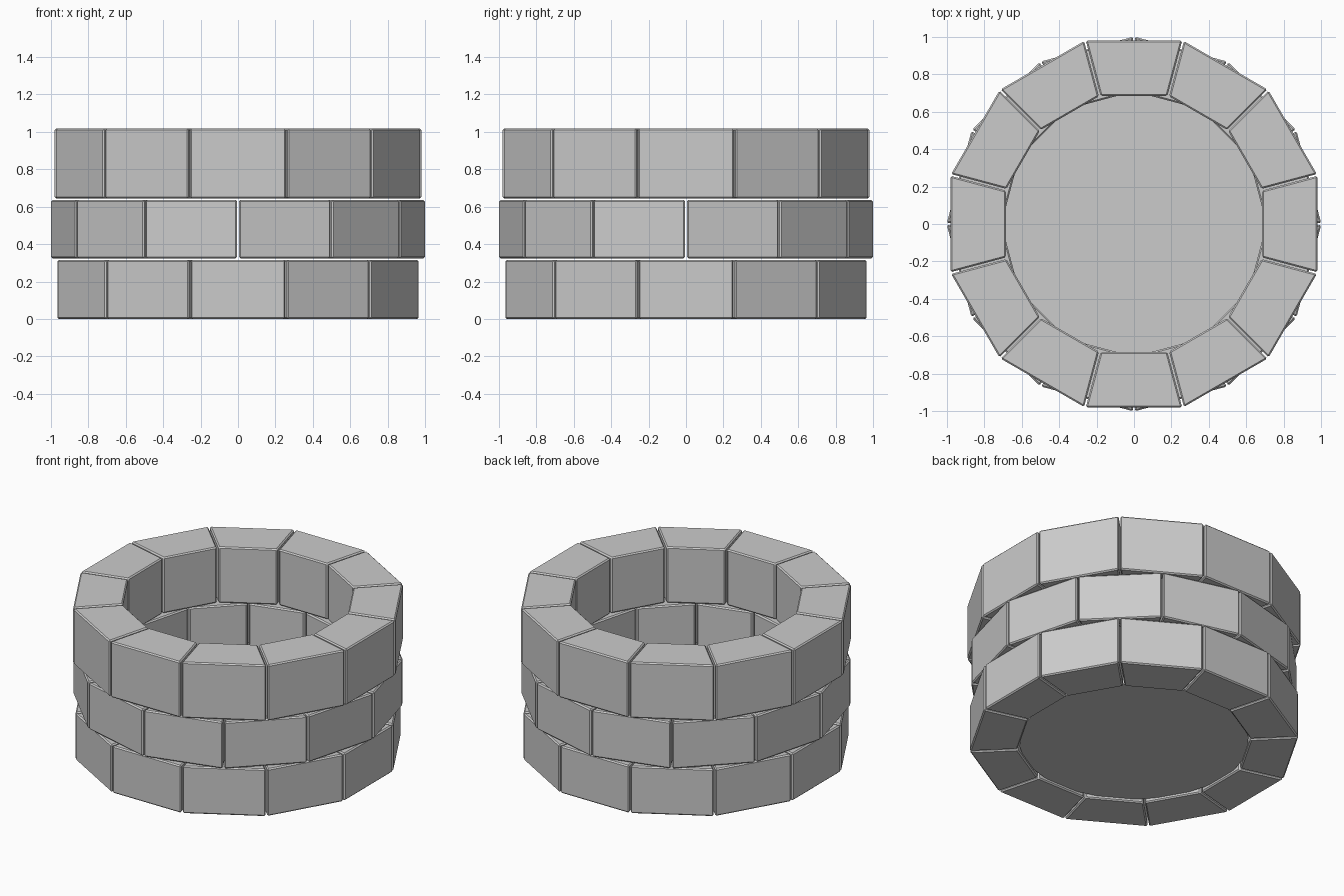
import bpy, bmesh, math
from mathutils import Matrix

if "Cube" in bpy.data.objects:
    bpy.data.objects.remove(bpy.data.objects["Cube"])

stone = bpy.data.materials.new("grey stone")
stone.diffuse_color = (0.6, 0.6, 0.6, 1)
stone.use_nodes = True
stone.node_tree.nodes["Principled BSDF"].inputs["Base Color"].default_value = stone.diffuse_color

COUNT = 12
HALF = math.pi / COUNT


def finish(name, bm):
    bmesh.ops.recalc_face_normals(bm, faces=bm.faces)
    mesh = bpy.data.meshes.new(name)
    bm.to_mesh(mesh)
    bm.free()
    mesh.materials.append(stone)
    obj = bpy.data.objects.new(name, mesh)
    bpy.context.collection.objects.link(obj)
    return obj


def course(name, z0, z1, inner, outer, turn):
    """Ring of wedge-shaped blocks with slightly chamfered edges."""
    bm = bmesh.new()
    gap = 0.005
    wi = inner * math.tan(HALF) - gap
    wo = outer * math.tan(HALF) - gap
    outline = [(-wi, -inner), (wi, -inner), (wo, -outer), (-wo, -outer)]
    for i in range(COUNT):
        rot = Matrix.Rotation(turn + i * 2 * HALF, 4, 'Z')
        low = [bm.verts.new((x, y, z0)) for x, y in outline]
        high = [bm.verts.new((x, y, z1)) for x, y in outline]
        bm.faces.new(low)
        bm.faces.new(high)
        for k in range(4):
            n = (k + 1) % 4
            bm.faces.new((low[k], low[n], high[n], high[k]))
        bmesh.ops.transform(bm, matrix=rot, verts=low + high)
    bmesh.ops.recalc_face_normals(bm, faces=bm.faces)
    bmesh.ops.bevel(bm, geom=list(bm.edges), offset=0.008, segments=1,
                    affect='EDGES', profile=0.5)
    return finish(name, bm)


# Three courses, the middle one staggered by half a block
course("bottom_course", 0.0, 0.316, 0.685, 0.966, 0)
course("middle_course", 0.324, 0.636, 0.685, 0.968, HALF)
course("top_course", 0.644, 1.017, 0.685, 0.98, 0)

# Floor disc, just above the ground inside the ring
bm = bmesh.new()
bmesh.ops.create_cone(bm, cap_ends=True, segments=32, radius1=0.695,
                      radius2=0.695, depth=0.01,
                      matrix=Matrix.Translation((0, 0, 0.025)))
finish("floor_disc", bm)
